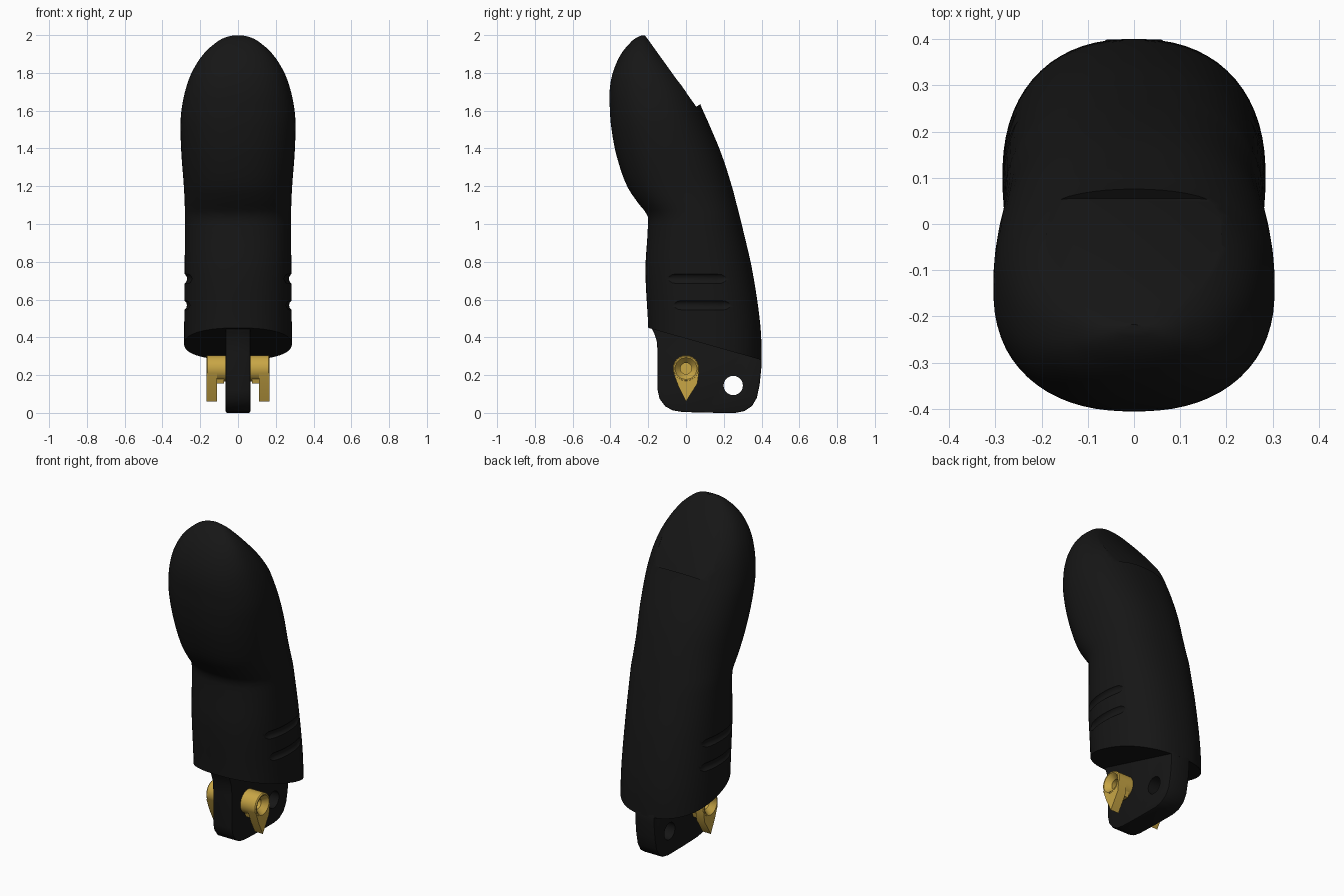
import bpy, bmesh
from math import sin, cos, pi, radians
from mathutils import Vector

if "Cube" in bpy.data.objects:
    bpy.data.objects.remove(bpy.data.objects["Cube"])


def material(name, col):
    m = bpy.data.materials.new(name)
    m.diffuse_color = (*col, 1)
    m.use_nodes = True
    m.node_tree.nodes["Principled BSDF"].inputs["Base Color"].default_value = m.diffuse_color
    return m


BLACK = material("black_plastic", (0.008, 0.008, 0.008))
BRASS = material("brass", (0.58, 0.38, 0.06))


def finish(bm, name, mat):
    bmesh.ops.recalc_face_normals(bm, faces=bm.faces[:])
    me = bpy.data.meshes.new(name)
    bm.to_mesh(me)
    bm.free()
    ob = bpy.data.objects.new(name, me)
    bpy.context.collection.objects.link(ob)
    me.materials.append(mat)
    return ob


def loft(bm, rings):
    """Skin closed rings of points and cap both ends."""
    rows = [[bm.verts.new(p) for p in r] for r in rings]
    n = len(rows[0])
    for a, b in zip(rows, rows[1:]):
        for i in range(n):
            bm.faces.new((a[i], a[(i + 1) % n], b[(i + 1) % n], b[i]))
    bm.faces.new(rows[0])
    bm.faces.new(rows[-1])


def prism(bm, pts, x0, x1):
    """Extrude a (y, z) outline along x."""
    loft(bm, [[(x, y, z) for y, z in pts] for x in (x0, x1)])


def circle(y, z, r, n=24):
    return [(y + r * cos(2 * pi * i / n), z + r * sin(2 * pi * i / n)) for i in range(n)]


def activate(ob):
    bpy.ops.object.select_all(action='DESELECT')
    ob.select_set(True)
    bpy.context.view_layer.objects.active = ob


def cut(ob, cutter):
    m = ob.modifiers.new("cut", 'BOOLEAN')
    m.operation, m.solver, m.object = 'DIFFERENCE', 'EXACT', cutter
    activate(ob)
    bpy.ops.object.modifier_apply(modifier="cut")
    bpy.data.objects.remove(cutter)


def smooth(ob, deg=30):
    activate(ob)
    bpy.ops.object.shade_smooth_by_angle(angle=radians(deg))


# Finger profile: z, front y, back y, half width
KEYS = [(0.2, -.195, .402, .285), (0.45, -.20, .395, .285), (0.75, -.215, .352, .283),
        (0.97, -.203, .302, .281), (1.05, -.205, .282, .281), (1.09, -.238, .272, .282),
        (1.2, -.312, .243, .287), (1.37, -.37, .188, .300), (1.52, -.397, .126, .305),
        (1.6, -.403, .09, .300), (1.7, -.405, .045, .281), (1.8, -.388, -.028, .246),
        (1.9, -.344, -.12, .183), (1.97, -.285, -.185, .104), (1.99, -.255, -.208, .061),
        (1.998, -.236, -.218, .025)]


def section(z):
    """Hermite interpolation of the profile table."""
    k = max(i for i in range(len(KEYS) - 1) if KEYS[i][0] <= z + 1e-6)
    out = []
    for c in (1, 2, 3):
        def slope(i):
            a, b = KEYS[max(i - 1, 0)], KEYS[min(i + 1, len(KEYS) - 1)]
            return (b[c] - a[c]) / (b[0] - a[0])
        h = KEYS[k + 1][0] - KEYS[k][0]
        t = (z - KEYS[k][0]) / h
        out.append((2*t**3 - 3*t*t + 1) * KEYS[k][c] + (t**3 - 2*t*t + t) * h * slope(k)
                   + (3*t*t - 2*t**3) * KEYS[k + 1][c] + (t**3 - t*t) * h * slope(k + 1))
    return out


def outline(z, a, n=2.3):
    yf, yb, w = section(z)
    def p(v):
        return abs(v) ** (2 / n) * (1 if v > 0 else -1)
    return Vector((w * p(cos(a)), (yf + yb) / 2 + (yb - yf) / 2 * p(sin(a)), z))


# Finger shell, trimmed by a sloping base plane
bm = bmesh.new()
levels = [0.2 + 0.03 * i for i in range(57)] + [1.91, 1.935, 1.955, 1.97, 1.982, 1.99, 1.995, 1.998]
N = 64
loft(bm, [[outline(z, 2 * pi * (i + .5) / N) for i in range(N)] for z in levels])
bmesh.ops.recalc_face_normals(bm, faces=bm.faces[:])
bmesh.ops.bisect_plane(bm, geom=bm.verts[:] + bm.edges[:] + bm.faces[:], plane_co=(0, .4, .28),
                       plane_no=(0, -.17, -.6), clear_outer=True)
bmesh.ops.holes_fill(bm, edges=[e for e in bm.edges if e.is_boundary], sides=0)
shell = finish(bm, "finger_shell", BLACK)

# Flat nail recess
bm = bmesh.new()
low, high = Vector((0, .055, 1.62)), Vector((0, -.22, 2.003))
up = (high - low).normalized()
out = Vector((0, up.z, -up.y))
flat = []
for cx, cu, a0 in ((.14, .05, -90), (.14, .6, 0), (-.14, .6, 90), (-.14, .05, 180)):
    for j in range(6):
        a = radians(a0 + 18 * j)
        flat.append(low + Vector((cx + .05 * cos(a), 0, 0)) + up * (cu + .05 * sin(a)))
loft(bm, [[p + out * d for p in flat] for d in (0, .2)])
cut(shell, finish(bm, "nail_cutter", BLACK))

# Grip grooves on both sides
for side in (1, -1):
    for z, a0, a1 in ((.71, -36, 30), (.57, -31, 30)):
        bm = bmesh.new()
        rings = []
        for j in range(15):
            a = radians(a0 + (a1 - a0) * j / 14)
            c = outline(z, a)
            t = (outline(z, a + .02) - outline(z, a - .02)).normalized()
            nrm = Vector((t.y, -t.x, 0))
            r = .03 * min(1, .35 + min(j, 14 - j) * .3)
            ring = [c + nrm * (.016 + r * cos(b)) + Vector((0, 0, r * sin(b)))
                    for b in [2 * pi * i / 14 for i in range(14)]]
            rings.append([Vector((v.x * side, v.y, v.z)) for v in ring])
        loft(bm, rings)
        cut(shell, finish(bm, "groove_cutter", BLACK))
smooth(shell)

# Hinge tang with pin hole
bm = bmesh.new()
tang_pts = [(-.19, .46), (-.17, .425), (-.155, .38), (-.15, .32), (-.15, .12), (-.14, .075),
            (-.11, .035), (-.07, .013), (-.02, .005), (.1, .001), (.26, 0), (.31, .01),
            (.35, .037), (.375, .08), (.39, .15), (.4, .25), (.4, .29), (.36, .42)]
prism(bm, tang_pts, -.065, .065)
tang = finish(bm, "hinge_tang", BLACK)
bev = tang.modifiers.new("bevel", 'BEVEL')
bev.width, bev.segments, bev.limit_method, bev.angle_limit = .008, 2, 'ANGLE', radians(60)
activate(tang)
bpy.ops.object.modifier_apply(modifier="bevel")
bm = bmesh.new()
prism(bm, circle(.25, .145, .051, 32), -.2, .2)
cut(tang, finish(bm, "hole_cutter", BLACK))
smooth(tang)

# Brass bosses with countersunk hole and pointed arm
for side, label in ((1, "right"), (-1, "left")):
    bm = bmesh.new()
    prof = [(.06, .07), (.162, .07), (.168, .065), (.168, .058), (.135, .03), (.10, .03)]
    loft(bm, [[(side * x, y, z) for y, z in circle(0, .235, r)] for x, r in prof])
    arm = [(-.066, .21), (-.04, .14), (0, .06), (.06, .155), (.069, .22),
           (.05, .2), (.03, .18), (0, .172), (-.03, .18), (-.05, .2)]
    prism(bm, arm, side * .112, side * .167)
    # Small web joining arm and boss
    prism(bm, [(-.045, .19), (-.035, .155), (.04, .155), (.05, .19)], side * .075, side * .13)
    smooth(finish(bm, "brass_lug_" + label, BRASS))
